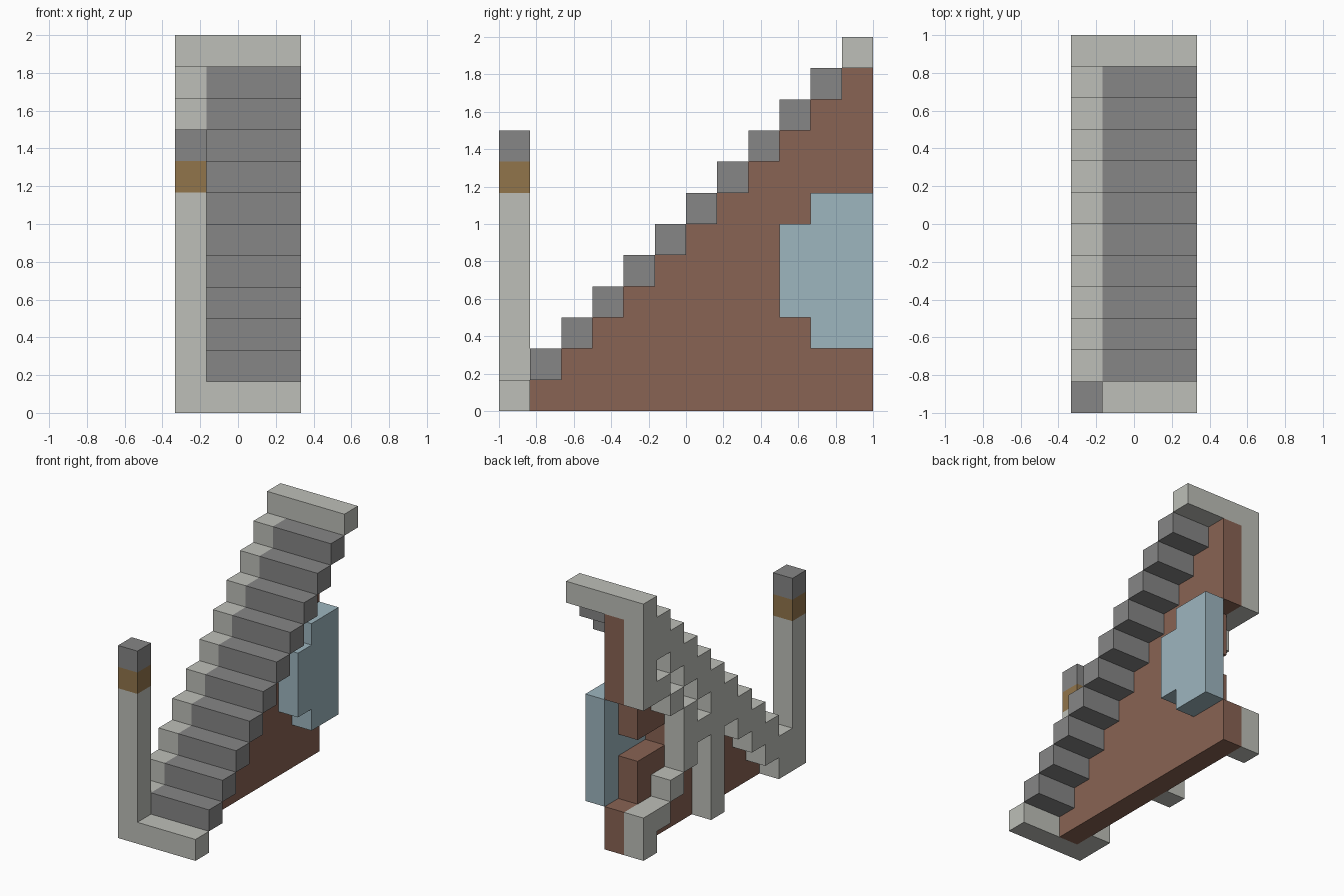
import bpy
import bmesh

cube = bpy.data.objects.get("Cube")
if cube:
    bpy.data.objects.remove(cube, do_unlink=True)

U = 1 / 6          # one grid cell
N = 12             # cells in length and height


def material(name, rgb):
    m = bpy.data.materials.new(name)
    m.use_nodes = True
    m.diffuse_color = (*rgb, 1)
    node = next(n for n in m.node_tree.nodes if n.type == 'BSDF_PRINCIPLED')
    node.inputs["Base Color"].default_value = (*rgb, 1)
    node.inputs["Roughness"].default_value = 0.9
    return m


pale = material("pale stone", (0.51, 0.52, 0.48))
dark = material("dark stone", (0.24, 0.24, 0.24))
brick = material("brown brick", (0.25, 0.125, 0.087))
glass = material("pale blue glass", (0.34, 0.465, 0.52))
wood = material("golden wood", (0.285, 0.178, 0.07))


def build(name, mat, x_range, cells):
    """Join boxes given as (y0, y1, z0, z1) in cells, all sharing one x range."""
    bm = bmesh.new()
    x0, x1 = x_range
    for y0, y1, z0, z1 in cells:
        verts = bmesh.ops.create_cube(bm, size=1)["verts"]
        for v in verts:
            v.co.x = (x1 if v.co.x > 0 else x0) * U - 2 * U
            v.co.y = (y1 if v.co.y > 0 else y0) * U - 1
            v.co.z = (z1 if v.co.z > 0 else z0) * U
    mesh = bpy.data.meshes.new(name)
    bm.to_mesh(mesh)
    bm.free()
    mesh.materials.append(mat)
    obj = bpy.data.objects.new(name, mesh)
    bpy.context.collection.objects.link(obj)
    return obj


OUTER, WALL, PANE, TREAD, FULL = (0, 1), (1, 2), (2, 3), (1, 4), (0, 4)
steps = range(1, N - 1)

# Stairs with a pale first and last step
build("stair_treads", dark, TREAD, [(j, j + 1, j, j + 1) for j in steps])
build("bottom_step", pale, FULL, [(0, 1, 0, 1)])
build("top_step", pale, FULL, [(N - 1, N, N - 1, N)])

# Stepped stringer, two cells deep, along the outer side
build("stair_stringer", pale, OUTER, [(j, j + 1, j - 1, j + 1) for j in steps])

# Newel post with banded cap
build("newel_post", pale, OUTER, [(0, 1, 1, 7)])
build("newel_band", wood, OUTER, [(0, 1, 7, 8)])
build("newel_cap", dark, OUTER, [(0, 1, 8, 9)])

# Brick wall under the stairs, open around the window
wall = [(j, j + 1, 0, j) for j in range(1, 9)]
wall += [(9, 11, 0, 4), (9, 10, 5, 9), (10, 11, 5, 10)]
wall += [(11, 12, 0, 2), (11, 12, 7, 11)]
build("brick_wall", brick, WALL, wall)

# Window pane on the far side of the wall
build("window_pane", glass, PANE, [(10, 12, 2, 7), (9, 10, 3, 6)])

# Stone window surround, back posts and middle brace
build("window_frame", pale, OUTER,
      [(10, 11, 1, 2), (9, 10, 2, 3), (8, 9, 3, 6), (9, 10, 6, 7), (10, 11, 7, 8)])
build("back_posts", pale, OUTER, [(11, 12, 0, 2), (11, 12, 7, 11)])
build("middle_post", pale, OUTER, [(6, 7, 0, 5)])
build("cross_beam", pale, OUTER, [(7, 8, 4, 5)])
